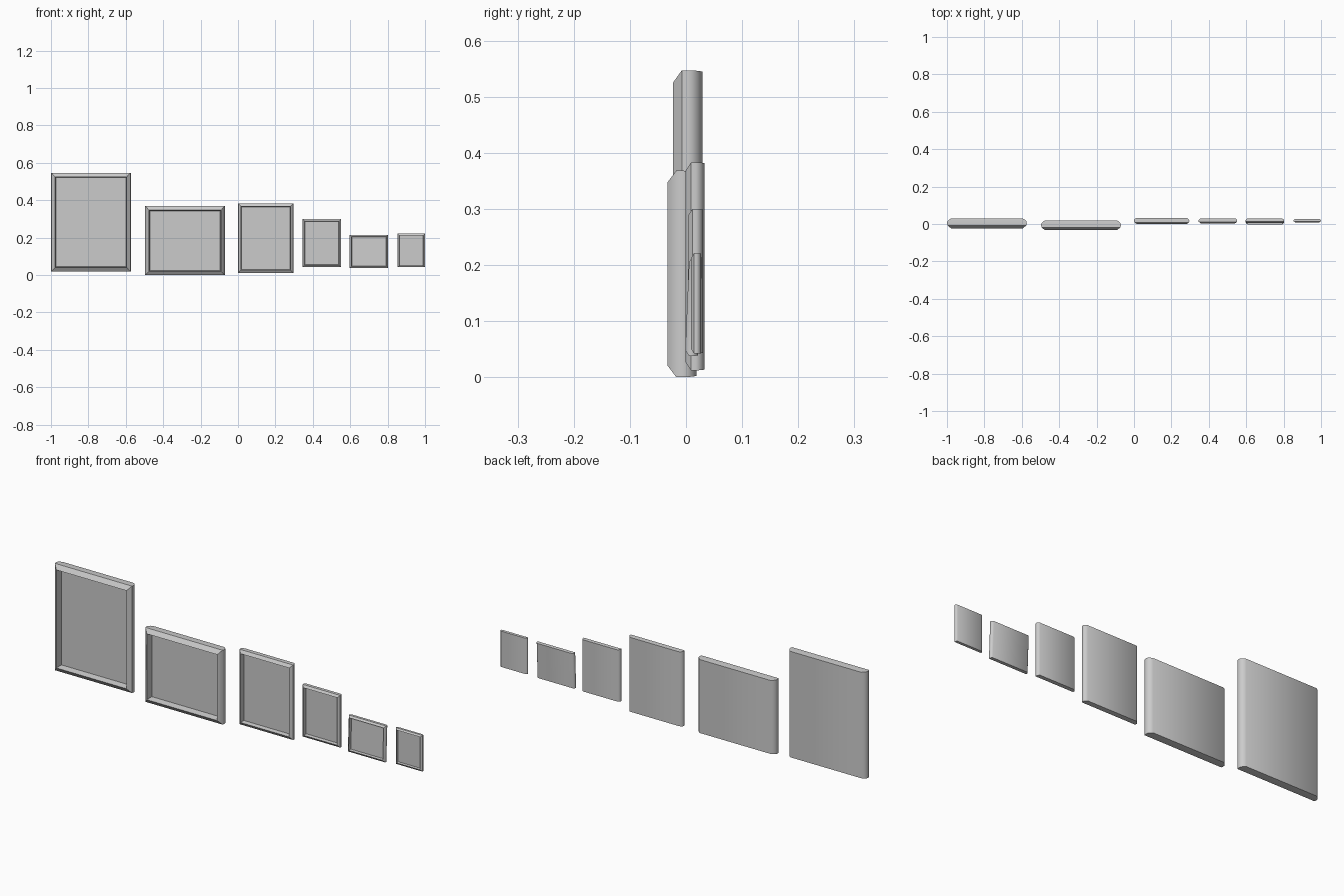
import bpy, bmesh
from math import radians
from mathutils import Matrix, Vector

if "Cube" in bpy.data.objects:
    bpy.data.objects.remove(bpy.data.objects["Cube"])

# Moulding profile, outside-back to panel: (depth fraction, x inset, z inset)
# depth 0 = front lip, 1 = back; insets are in lip widths
PROFILE = [
    (1.00, 0.90, 0.10),   # back edge, side corners eased
    (0.86, 0.40, 0.05),
    (0.70, 0.08, 0.02),
    (0.52, 0.00, 0.00),   # widest line
    (0.30, 0.10, 0.00),
    (0.00, 0.95, 0.95),   # front ridge
    (0.62, 1.15, 1.15),   # foot of recess at the panel
]


def picture_frame(name, x0, x1, z0, z1, y0, y1, lip, tilt=0):
    centre = Vector(((x0 + x1) / 2, (y0 + y1) / 2, (z0 + z1) / 2))
    hx, hz, depth = (x1 - x0) / 2, (z1 - z0) / 2, y1 - y0
    bm = bmesh.new()
    rings = []
    for d, ix, iz in PROFILE:
        w, h, y = hx - ix * lip, hz - iz * lip, (d - 0.5) * depth
        rings.append([bm.verts.new((sx * w, y, sz * h))
                      for sx, sz in ((-1, -1), (1, -1), (1, 1), (-1, 1))])
    # moulding
    for a, b in zip(rings, rings[1:]):
        for i in range(4):
            j = (i + 1) % 4
            bm.faces.new((a[i], a[j], b[j], b[i]))
    # backing board and recessed picture panel
    bm.faces.new(rings[0][::-1])
    bm.faces.new(rings[-1])
    bmesh.ops.recalc_face_normals(bm, faces=bm.faces)
    # lean back slightly where needed
    bm.transform(Matrix.Translation(centre) @ Matrix.Rotation(radians(-tilt), 4, 'X'))
    mesh = bpy.data.meshes.new(name)
    bm.to_mesh(mesh)
    bm.free()
    obj = bpy.data.objects.new(name, mesh)
    bpy.context.collection.objects.link(obj)
    bpy.ops.object.select_all(action='DESELECT')
    obj.select_set(True)
    bpy.context.view_layer.objects.active = obj
    bpy.ops.object.shade_smooth_by_angle(angle=radians(40))


# Row of frames, large to small
picture_frame("large_portrait_frame", -1.0, -0.573, 0.018, 0.547, -0.023, 0.029, 0.023)
picture_frame("large_landscape_frame", -0.497, -0.07, 0.0, 0.368, -0.033, 0.019, 0.022)
picture_frame("medium_portrait_frame", 0.0, 0.296, 0.012, 0.383, -0.001, 0.033, 0.016)
picture_frame("small_portrait_frame", 0.345, 0.552, 0.042, 0.300, 0.004, 0.030, 0.012)
picture_frame("small_landscape_frame", 0.597, 0.803, 0.038, 0.215, 0.002, 0.025, 0.010, 2.5)
picture_frame("tiny_portrait_frame", 0.853, 1.0, 0.042, 0.221, 0.009, 0.027, 0.009)
